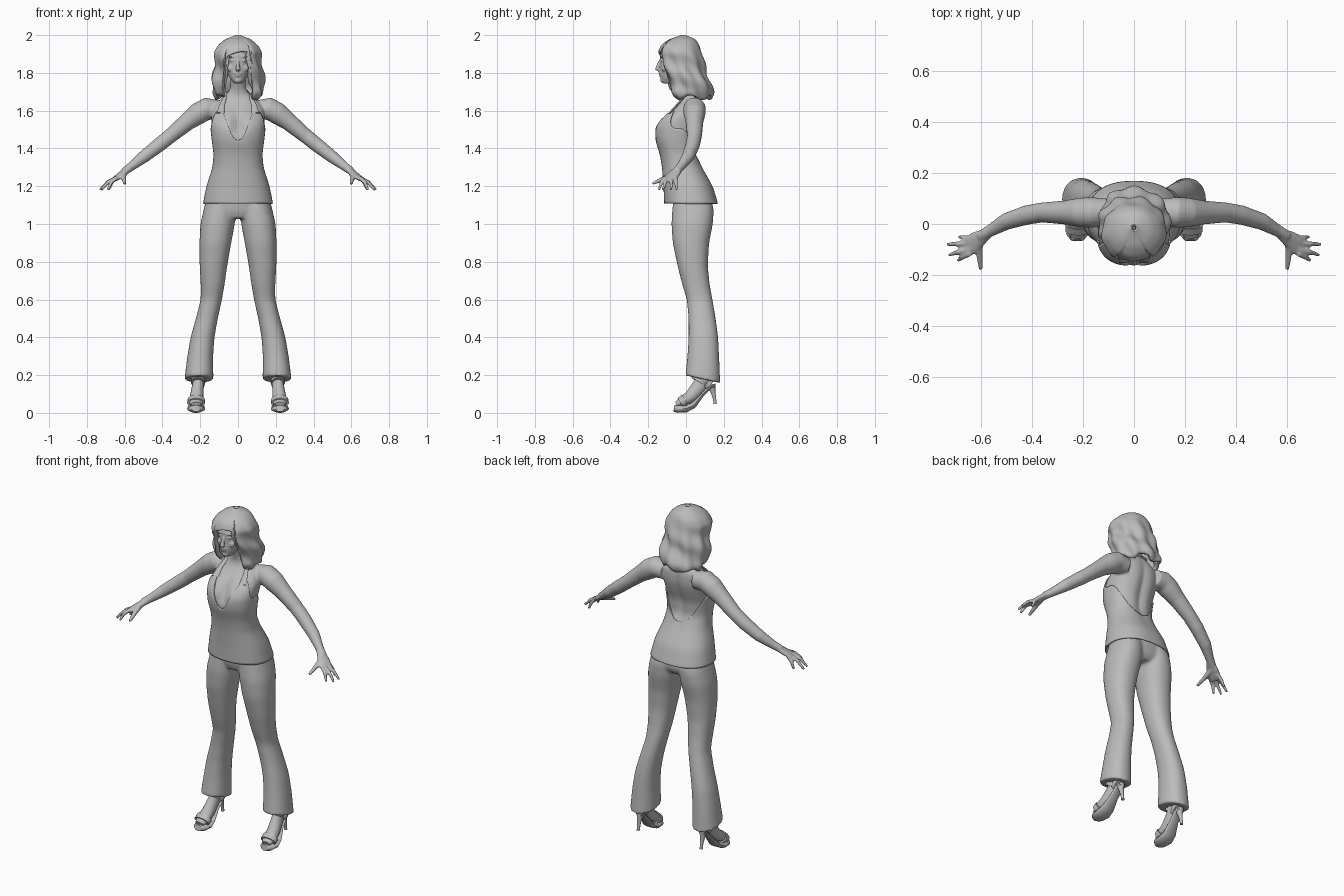
import bpy, bmesh
from math import sin, cos, pi, exp, atan2, copysign
from mathutils import Vector, Matrix

default_cube = bpy.data.objects.get("Cube")
if default_cube:
    bpy.data.objects.remove(default_cube, do_unlink=True)

grey = bpy.data.materials.new("plain grey")
grey.use_nodes = True
grey.diffuse_color = (0.5, 0.5, 0.5, 1)
grey.node_tree.nodes["Principled BSDF"].inputs["Base Color"].default_value = grey.diffuse_color


def bump(value, width):
    return exp(-(value / width) ** 2)


def step(value, start, end):
    t = min(1, max(0, (value - start) / (end - start)))
    return t * t * (3 - 2 * t)


def linear(profile, z):
    if z <= profile[0][0]:
        return profile[0][1:]
    for low, high in zip(profile, profile[1:]):
        if z <= high[0]:
            t = (z - low[0]) / (high[0] - low[0])
            return [a + (b - a) * t for a, b in zip(low[1:], high[1:])]
    return profile[-1][1:]


def section(profile, z, blur):
    """Softened cross-section: centre x, half width, front y, back y."""
    samples = [linear(profile, z + blur * k / 3) for k in range(-3, 4)]
    return [sum(column) / len(samples) for column in zip(*samples)]


def shell(bm, profile, low, high, side=1, rows=40, columns=48, cap=True,
          grow=0, blur=0.02, power=0.9, easing=1, shape=None):
    """Upright loft; low and high are edge heights by angle (zero is front)."""
    grid = []
    for i in range(rows + 1):
        ring = []
        for j in range(columns):
            angle = 2 * pi * j / columns
            turn = angle if angle <= pi else angle - 2 * pi
            top, bottom = high(turn), low(turn)
            z = top + (bottom - top) * (i / rows) ** easing
            cx, half, front, back = section(profile, z, blur)
            sx = copysign(abs(sin(angle)) ** power, sin(angle))
            cy = copysign(abs(cos(angle)) ** power, cos(angle))
            point = Vector((side * (cx + (half + grow) * sx),
                            (front + back) / 2 - ((back - front) / 2 + grow) * cy, z))
            ring.append(bm.verts.new(shape(point, turn) if shape else point))
        grid.append(ring)
    bridge(bm, grid, cap)


def bridge(bm, grid, cap=True):
    for upper, lower in zip(grid, grid[1:]):
        for j in range(len(upper)):
            k = (j + 1) % len(upper)
            bm.faces.new((upper[j], upper[k], lower[k], lower[j]))
    if cap:
        bm.faces.new(grid[0])
        bm.faces.new(grid[-1])


def tube(bm, points, side=1, across=(1, 0, 0), columns=14):
    """Tube along points of x, y, z, radius across, radius other way."""
    path = [Vector((side * p[0], p[1], p[2])) for p in points]
    across = Vector((side * across[0], across[1], across[2]))
    grid = []
    for i, centre in enumerate(path):
        along = (path[min(i + 1, len(path) - 1)] - path[max(i - 1, 0)]).normalized()
        wide = (across - along * across.dot(along)).normalized()
        deep = along.cross(wide)
        a, b = points[i][3], points[i][-1]
        grid.append([bm.verts.new(centre + wide * a * cos(2 * pi * j / columns)
                                  + deep * b * sin(2 * pi * j / columns))
                     for j in range(columns)])
    bridge(bm, grid)


def ball(bm, centre, size):
    matrix = Matrix.Translation(centre) @ Matrix.Diagonal((*size, 1))
    bmesh.ops.create_uvsphere(bm, u_segments=16, v_segments=10, radius=1, matrix=matrix)


def finish(bm, name, voxel=0, relax=0, thickness=0):
    bmesh.ops.remove_doubles(bm, verts=bm.verts, dist=0.0002)
    bmesh.ops.recalc_face_normals(bm, faces=bm.faces)
    mesh = bpy.data.meshes.new(name)
    bm.to_mesh(mesh)
    bm.free()
    mesh.materials.append(grey)
    part = bpy.data.objects.new(name, mesh)
    bpy.context.collection.objects.link(part)
    bpy.ops.object.select_all(action="DESELECT")
    part.select_set(True)
    bpy.context.view_layer.objects.active = part
    bpy.ops.object.shade_smooth_by_angle(angle=0.9)
    if thickness:
        solid = part.modifiers.new("thickness", "SOLIDIFY")
        solid.thickness, solid.offset = thickness, -1
    if voxel:
        blend = part.modifiers.new("blend", "REMESH")
        blend.mode, blend.voxel_size, blend.use_smooth_shade = "VOXEL", voxel, True
    if relax:
        soften = part.modifiers.new("soften", "SMOOTH")
        soften.factor, soften.iterations = 0.5, relax
    return part


# Torso: height, centre, half width, front, back
torso = [(1.1, 0, .18, -.108, .165), (1.2, 0, .16, -.112, .135), (1.3, 0, .128, -.12, .08),
         (1.37, 0, .122, -.132, .05), (1.45, 0, .133, -.158, .055), (1.52, 0, .14, -.16, .08),
         (1.57, 0, .143, -.12, .092), (1.63, 0, .13, -.05, .092), (1.67, 0, .08, -.025, .08),
         (1.71, 0, .04, -.03, .05), (1.8, 0, .038, -.065, .03)]


def anatomy(p, turn, cleavage=.035):
    if p.y < 0:
        p.y += cleavage * bump(p.x, .03) * bump(p.z - 1.53, .06)
    else:
        p.y -= .014 * bump(p.x, .025) * bump(p.z - 1.48, .16)
    return p


body = bmesh.new()
shell(body, torso, lambda t: 1.15, lambda t: 1.8, rows=50, power=.85, shape=anatomy)

# Arms and hands
arm = [(.1, .05, 1.605, .05), (.165, .045, 1.61, .06), (.21, .045, 1.585, .058),
       (.27, .045, 1.54, .047), (.36, .045, 1.465, .039), (.42, .035, 1.417, .038),
       (.5, .01, 1.355, .033), (.56, -.025, 1.308, .024), (.6, -.048, 1.28, .021)]
fingers = [(-.055, .685, -.05), (-.075, .732, -.08), (-.097, .725, -.122), (-.115, .69, -.143)]
for side in (1, -1):
    tube(body, arm, side, across=(0, 1, 0), columns=20)
    tube(body, [(.575, -.038, 1.295, .022, .019), (.61, -.06, 1.268, .034, .017),
                (.64, -.083, 1.245, .041, .014), (.658, -.09, 1.232, .034, .01)],
         side, across=(.4, 1, 0))
    for knuckle, tip_x, tip_y in fingers:
        tube(body, [(.64, knuckle, 1.247, .011),
                    ((.65 + tip_x) / 2, (knuckle + tip_y) / 2, 1.222, .0105),
                    (tip_x, tip_y, 1.18, .007)], side, across=(0, 1, 0), columns=10)
    tube(body, [(.605, -.06, 1.268, .016), (.605, -.12, 1.24, .013), (.6, -.178, 1.213, .008)],
         side, columns=10)
finish(body, "torso_and_arms", voxel=.006, relax=3)

# Head and face
head = bmesh.new()
skull = [(1.745, 0, .018, -.125, -.08), (1.765, 0, .04, -.134, -.02), (1.8, 0, .057, -.138, .03),
         (1.85, 0, .066, -.137, .06), (1.9, 0, .07, -.138, .07), (1.95, 0, .06, -.1, .05),
         (1.975, 0, .03, -.05, .02)]
shell(head, skull, lambda t: 1.745, lambda t: 1.975, blur=.012)
tube(head, [(0, -.13, 1.875, .007), (0, -.146, 1.845, .008), (0, -.152, 1.822, .013),
            (0, -.138, 1.812, .01)])
ball(head, (0, -.134, 1.797), (.022, .011, .005))
ball(head, (0, -.132, 1.786), (.019, .011, .006))
ball(head, (0, -.124, 1.76), (.02, .012, .012))
for side in (1, -1):
    ball(head, (side * .028, -.126, 1.866), (.015, .01, .006))
    ball(head, (side * .03, -.128, 1.886), (.022, .01, .005))
    ball(head, (side * .037, -.115, 1.825), (.02, .015, .02))
finish(head, "head", voxel=.004, relax=2)

# Shoulder-length hair with a fringe and an open face
hair = bmesh.new()
locks = [(1.66, 0, .105, -.07, .135), (1.69, 0, .137, -.105, .14), (1.74, 0, .137, -.108, .128),
         (1.8, 0, .13, -.118, .11), (1.86, 0, .125, -.143, .095), (1.91, 0, .124, -.15, .085),
         (1.95, 0, .103, -.13, .07), (1.985, 0, .06, -.08, .045), (2, 0, 0, -.015, -.015)]


def hair_edge(t):
    fringe = 1.895 + .02 * sin(3 * t + 1)
    ends = 1.668 + .012 * sin(5 * t)
    return fringe + (ends - fringe) * step(abs(t), .5, .66)


def waves(p, turn):
    amount = .006 * sin(9 * turn + 14 * p.z) + .008 * sin(2 * turn + 45 * p.z)
    amount *= step(1.99 - p.z, 0, .2)
    return p + Vector((sin(turn), -cos(turn), 0)) * amount


shell(hair, locks, hair_edge, lambda t: 2, rows=36, columns=72, cap=False,
      blur=.012, power=.95, easing=1.7, shape=waves)
finish(hair, "hair", thickness=.025)

# Halter top with a plunging neckline and open back
top = bmesh.new()


def neckline(t):
    a = abs(t)
    front = 1.44 + .165 * step(a, 0, .62) - .1 * step(a, .7, 1.5)
    return front - .175 * step(a, 1.6, pi)


shell(top, torso, lambda t: 1.108, neckline, rows=34, columns=64, cap=False, grow=.007,
      power=.85, shape=lambda p, t: anatomy(p, t, .015))
finish(top, "halter_top", thickness=.006)

straps = bmesh.new()
for side in (1, -1):
    tube(straps, [(.092, -.088, 1.585, .022, .006), (.085, -.048, 1.63, .014, .006),
                  (.068, -.01, 1.672, .01, .005), (.045, .045, 1.705, .009, .005),
                  (0, .062, 1.705, .009, .005)], side)
finish(straps, "neck_straps")

# Flared trousers
trousers = bmesh.new()
hips = [(1.02, 0, .1, -.045, .1), (1.06, 0, .17, -.065, .135), (1.15, 0, .165, -.075, .13)]
shell(trousers, hips, lambda t: 1.03, lambda t: 1.15)
leg = [(.18, .208, .078, -.005, .182), (.3, .2, .068, .008, .175), (.4, .188, .063, .014, .17),
       (.5, .165, .058, .014, .157), (.6, .141, .056, .005, .14), (.68, .134, .063, -.02, .125),
       (.78, .13, .073, -.045, .115), (.9, .12, .084, -.07, .122), (1, .108, .091, -.077, .142),
       (1.08, .097, .084, -.072, .147), (1.14, .09, .075, -.065, .13)]


def slant(p, turn):
    p.z -= .22 * p.y * step(.3 - p.z, 0, .1)
    return p


for side in (1, -1):
    shell(trousers, leg, lambda t: .198, lambda t: 1.13, side=side, shape=slant)
finish(trousers, "flared_trousers", voxel=.009, relax=3)

# Feet and platform heels
for side, label in ((1, "left"), (-1, "right")):
    foot = bmesh.new()
    tube(foot, [(.222, -.052, .045, .026, .014), (.222, -.02, .058, .041, .026),
                (.218, .03, .09, .036, .036), (.212, .075, .145, .031, .042),
                (.208, .095, .19, .033, .04), (.205, .09, .26, .036, .042)], side)
    finish(foot, label + "_foot")
    shoe = bmesh.new()
    tube(shoe, [(.222, -.064, .024, .024, .018), (.222, -.045, .021, .041, .021),
                (.222, .0, .022, .048, .02), (.22, .04, .04, .041, .016),
                (.214, .085, .095, .029, .01), (.21, .125, .135, .029, .01),
                (.21, .15, .145, .02, .01)], side)
    tube(shoe, [(.21, .133, .15, .025), (.21, .142, .115, .014), (.21, .15, .08, .009),
                (.21, .155, .048, .009)], side)
    tube(shoe, [(.21, .11, .16, .037, .04), (.21, .13, .145, .033, .034)], side)
    tube(shoe, [(.222, -.03, .052, .047, .03), (.221, -.005, .066, .047, .036)], side)
    tube(shoe, [(.213, .068, .162, .037, .047), (.212, .078, .178, .037, .047)], side)
    finish(shoe, label + "_platform_heel")
